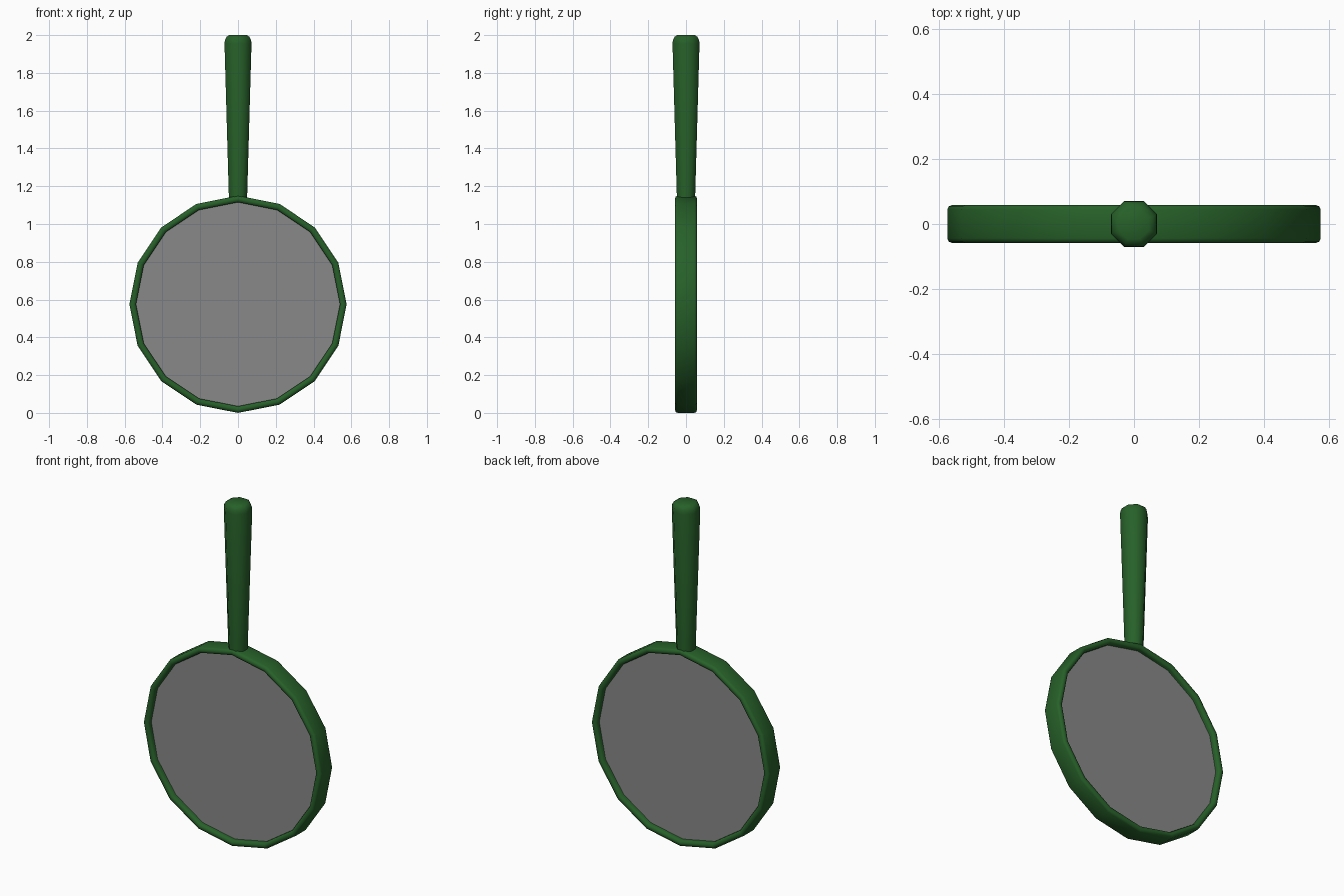
import bpy, bmesh, math

if "Cube" in bpy.data.objects:
    bpy.data.objects.remove(bpy.data.objects["Cube"])

CZ = 0.575  # ring centre height


def material(name, col):
    m = bpy.data.materials.new(name)
    m.diffuse_color = col
    m.use_nodes = True
    m.node_tree.nodes["Principled BSDF"].inputs["Base Color"].default_value = m.diffuse_color
    return m


green = material("dark green", (0.020, 0.118, 0.022, 1.0))
grey = material("grey glass", (0.25, 0.25, 0.25, 0.5))


def lathe(name, profile, sides, mat, phase=0.0, closed=False, vertical=True):
    """Spin (radius, height) points round z, or round y when not vertical."""
    bm = bmesh.new()
    rings = []
    for r, h in profile:
        ring = []
        for i in range(sides):
            a = 2 * math.pi * i / sides + phase
            u, v = r * math.cos(a), r * math.sin(a)
            ring.append(bm.verts.new((u, v, h) if vertical else (u, h, v + CZ)))
        rings.append(ring)
    pairs = list(zip(rings, rings[1:]))
    if closed:
        pairs.append((rings[-1], rings[0]))
    else:
        bm.faces.new(rings[0])
        bm.faces.new(rings[-1])
    for lo, hi in pairs:
        for i in range(sides):
            j = (i + 1) % sides
            bm.faces.new((lo[i], lo[j], hi[j], hi[i]))
    bmesh.ops.recalc_face_normals(bm, faces=bm.faces)
    me = bpy.data.meshes.new(name)
    bm.to_mesh(me)
    bm.free()
    me.materials.append(mat)
    ob = bpy.data.objects.new(name, me)
    bpy.context.collection.objects.link(ob)
    return ob


def smooth(ob, degrees):
    bpy.ops.object.select_all(action='DESELECT')
    ob.select_set(True)
    bpy.context.view_layer.objects.active = ob
    bpy.ops.object.shade_smooth_by_angle(angle=math.radians(degrees))


# Sixteen-sided rim with a rounded cross-section
inner, outer, half, b = 0.540, 0.575, 0.058, 0.014
section = []
for cx, cy, start in ((outer - b, half - b, 0), (inner + b, half - b, 90),
                      (inner + b, b - half, 180), (outer - b, b - half, 270)):
    for k in range(3):
        a = math.radians(start + 45 * k)
        section.append((cx + b * math.cos(a), cy + b * math.sin(a)))
rim = lathe("rim", section, 16, green, closed=True, vertical=False)
smooth(rim, 50)

# Lens disc set a little inside the rim
lens = lathe("lens", [(0.545, -0.03), (0.545, 0.03)], 16, grey, vertical=False)

# Octagonal tapered handle with a rounded end (radii are across the flats)
k = 1 / math.cos(math.pi / 8)
outline = [(0.048, 1.13), (0.0715, 1.955), (0.069, 1.975), (0.061, 1.991), (0.046, 2.0)]
handle = lathe("handle", [(r * k, h) for r, h in outline], 8, green, phase=math.pi / 8)
smooth(handle, 50)
